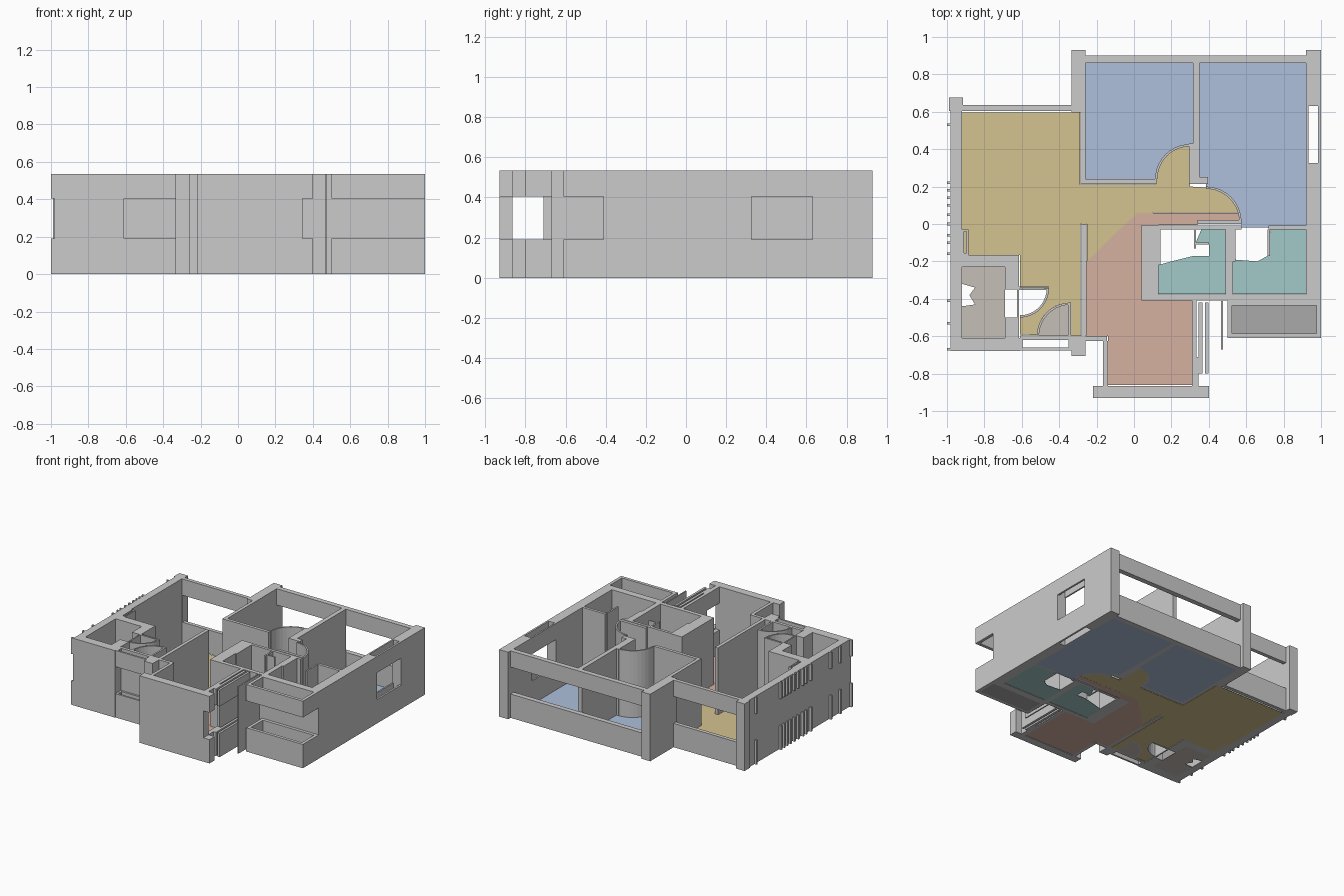
import bpy, bmesh, math

H = 0.535                      # wall height
SILL, HEAD = 0.19, 0.405       # window opening band
FULL = [(0, H)]
BAND = [(0, SILL), (HEAD, H)]


def finish(name, bm, mat=None):
    mesh = bpy.data.meshes.new(name)
    bm.to_mesh(mesh)
    bm.free()
    obj = bpy.data.objects.new(name, mesh)
    bpy.context.collection.objects.link(obj)
    if mat:
        mesh.materials.append(mat)
    return obj


def prism(bm, pts, z0, z1):
    lo = [bm.verts.new((x, y, z0)) for x, y in pts]
    hi = [bm.verts.new((x, y, z1)) for x, y in pts]
    bm.faces.new(lo[::-1])
    bm.faces.new(hi)
    n = len(pts)
    for i in range(n):
        j = (i + 1) % n
        bm.faces.new((lo[i], lo[j], hi[j], hi[i]))


def walls(name, rects, spans=FULL):
    bm = bmesh.new()
    for x0, x1, y0, y1 in rects:
        for z0, z1 in spans:
            prism(bm, [(x0, y0), (x1, y0), (x1, y1), (x0, y1)], z0, z1)
    return finish(name, bm)


def ring(x0, x1, y0, y1, t=0.01):
    return [(x0, x1, y0, y0 + t), (x0, x1, y1 - t, y1),
            (x0, x0 + t, y0 + t, y1 - t), (x1 - t, x1, y0 + t, y1 - t)]


def arc(cx, cy, r, a0, a1, n=10):
    return [(cx + r * math.cos(math.radians(a0 + (a1 - a0) * i / n)),
             cy + r * math.sin(math.radians(a0 + (a1 - a0) * i / n))) for i in range(n + 1)]


def arc_wall(name, cx, cy, r, a0, a1, t=0.012):
    bm = bmesh.new()
    pts = arc(cx, cy, r, a0, a1) + arc(cx, cy, r - t, a1, a0)
    prism(bm, pts, 0, H)
    bmesh.ops.recalc_face_normals(bm, faces=bm.faces)
    return finish(name, bm)


def material(name, rgb):
    m = bpy.data.materials.new(name)
    m.diffuse_color = (*rgb, 1)
    return m


def floor(name, pts, mat):
    bm = bmesh.new()
    prism(bm, pts, 0, 0.003)
    bmesh.ops.recalc_face_normals(bm, faces=bm.faces)
    return finish(name, bm, mat)


# Outer walls and corner posts
walls("outer_walls", [
    (0.92, 1.0, 0.63, 0.93), (0.92, 1.0, -0.41, 0.325),        # right
    (-0.335, -0.26, 0.595, 0.93),                              # rear post
    (-0.99, -0.915, 0.605, 0.675), (-0.98, -0.92, -0.68, 0.605),
    (-0.92, -0.61, -0.68, -0.61),                              # front left
    (-0.335, -0.26, -0.705, -0.595),                           # front post
    (-0.26, -0.145, -0.625, -0.6),
    (-0.22, 0.345, -0.93, -0.865),                             # entry front
])

# Sills and lintels around the window openings
walls("rear_window_walls", [(-0.26, 0.92, 0.86, 0.9), (-0.92, -0.335, 0.605, 0.635)], BAND)
walls("right_window_walls", [(0.92, 0.932, 0.325, 0.63), (0.985, 1.0, 0.325, 0.63)], BAND)
walls("front_window_walls", ring(-0.61, -0.335, -0.675, -0.605, 0.015), BAND)
walls("entry_window_walls", [
    (-0.165, -0.14, -0.865, -0.625), (0.345, 0.4, -0.93, -0.865),
    (0.31, 0.345, -0.865, -0.71), (0.345, 0.365, -0.8, -0.42), (0.38, 0.398, -0.8, -0.42)], BAND)
walls("balcony_walls", ring(0.5, 1.0, -0.61, -0.41, 0.025), BAND)
walls("side_ribs", [(-1.0, -0.98, y - 0.007, y + 0.007) for y in
      (0.53, 0.22, 0.18, 0.14, 0.1, 0.05, 0.0, -0.06, -0.1, -0.16, -0.41, -0.53, -0.67)], BAND)

# Inner partitions
walls("bedroom_partitions", [
    (-0.287, -0.26, 0.215, 0.595), (-0.26, 0.12, 0.215, 0.24),
    (0.315, 0.35, 0.25, 0.86), (0.315, 0.395, 0.215, 0.25),
    (0.295, 0.315, 0.215, 0.43), (0.34, 0.575, 0.0, 0.022)])
walls("hall_partitions", [(-0.282, -0.255, -0.595, 0.0), (0.31, 0.335, -0.71, -0.41)])
walls("bathroom_partitions", [
    (0.04, 0.13, -0.41, -0.005), (0.13, 0.92, -0.41, -0.378),
    (0.49, 0.53, -0.378, -0.03), (0.13, 0.575, -0.03, -0.008), (0.72, 0.92, -0.03, -0.008),
    (0.465, 0.475, -0.67, -0.41)])
walls("kitchen_partitions", [
    (-0.92, -0.615, -0.23, -0.165), (-0.69, -0.615, -0.35, -0.23),
    (-0.69, -0.615, -0.61, -0.5), (-0.625, -0.615, -0.5, -0.35)]
    + ring(-0.92, -0.885, -0.165, -0.03))
walls("kitchen_door_leaves", ring(-0.615, -0.455, -0.352, -0.335, 0.006)
      + [(-0.352, -0.338, -0.6, -0.42), (-0.61, -0.335, -0.605, -0.595)])
walls("fixture_outlines", [(0.13, 0.142, -0.22, -0.03), (0.32, 0.332, -0.13, -0.03),
      (0.53, 0.542, -0.2, -0.03), (0.715, 0.727, -0.17, -0.03), (0.33, 0.4, -0.11, -0.1)])

# Curved door sweeps
arc_wall("bedroom_door_sweep", 0.3, 0.24, 0.187, 90, 180)
arc_wall("second_bedroom_door_sweep", 0.385, 0.01, 0.19, 0, 90)
arc_wall("kitchen_door_sweep", -0.61, -0.345, 0.155, 270, 360)
arc_wall("utility_door_sweep", -0.34, -0.6, 0.18, 90, 180)

# Coloured floors
sand = material("sand", (0.66, 0.55, 0.28))
blue = material("blue", (0.42, 0.53, 0.71))
rose = material("rose", (0.67, 0.44, 0.35))
teal = material("teal", (0.36, 0.59, 0.58))
taupe = material("taupe", (0.56, 0.52, 0.47))
grey = material("dark_grey", (0.4, 0.4, 0.4))

floor("living_floor", [(-0.92, 0.595), (-0.29, 0.595), (-0.29, 0.21), (0.113, 0.21)]
      + arc(0.3, 0.24, 0.185, 180, 90) + [(0.3, 0.2)]
      + arc(0.385, 0.01, 0.185, 90, 16) + [
      (0.02, 0.06), (-0.1, -0.05), (-0.25, -0.2), (-0.25, 0.0), (-0.285, 0.0), (-0.285, -0.595),
      (-0.34, -0.595)] + arc(-0.34, -0.6, 0.18, 90, 178)
      + [(-0.61, -0.59)] + arc(-0.61, -0.345, 0.155, 270, 360)
      + [(-0.61, -0.335), (-0.61, -0.165), (-0.92, -0.165)], sand)
floor("hall_floor", [(0.02, 0.06), (0.57, 0.06), (0.57, 0.022), (0.34, 0.022), (0.34, -0.005),
      (0.04, -0.005), (0.04, -0.41), (0.31, -0.41), (0.31, -0.86), (-0.14, -0.86),
      (-0.14, -0.6), (-0.255, -0.6), (-0.255, -0.2), (-0.1, -0.05)], rose)
floor("bedroom_floor", [(-0.26, 0.24)] + arc(0.3, 0.24, 0.187, 180, 90)
      + [(0.315, 0.43), (0.315, 0.86), (-0.26, 0.86)], blue)
floor("second_bedroom_floor", [(0.35, 0.86), (0.35, 0.25), (0.385, 0.25)]
      + arc(0.385, 0.01, 0.19, 90, 0) + [(0.575, -0.02), (0.92, -0.02), (0.92, 0.86)], blue)
floor("bathroom_floor", [(0.13, -0.375), (0.49, -0.375), (0.49, -0.03), (0.36, -0.03),
      (0.33, -0.1), (0.4, -0.11), (0.4, -0.17), (0.32, -0.17), (0.2, -0.2), (0.13, -0.22)], teal)
floor("second_bathroom_floor", [(0.53, -0.375), (0.925, -0.375), (0.925, -0.03), (0.73, -0.03),
      (0.715, -0.17), (0.66, -0.2), (0.53, -0.19)], teal)
floor("kitchen_floor", [(-0.92, -0.61), (-0.69, -0.61), (-0.69, -0.23), (-0.92, -0.23),
      (-0.92, -0.32), (-0.85, -0.34), (-0.88, -0.38), (-0.85, -0.43), (-0.92, -0.44)], taupe)
floor("utility_floor", [(-0.34, -0.6)] + arc(-0.34, -0.6, 0.178, 90, 180), taupe)
floor("balcony_floor", [(0.525, -0.585), (0.975, -0.585), (0.975, -0.41), (0.525, -0.41)], grey)
